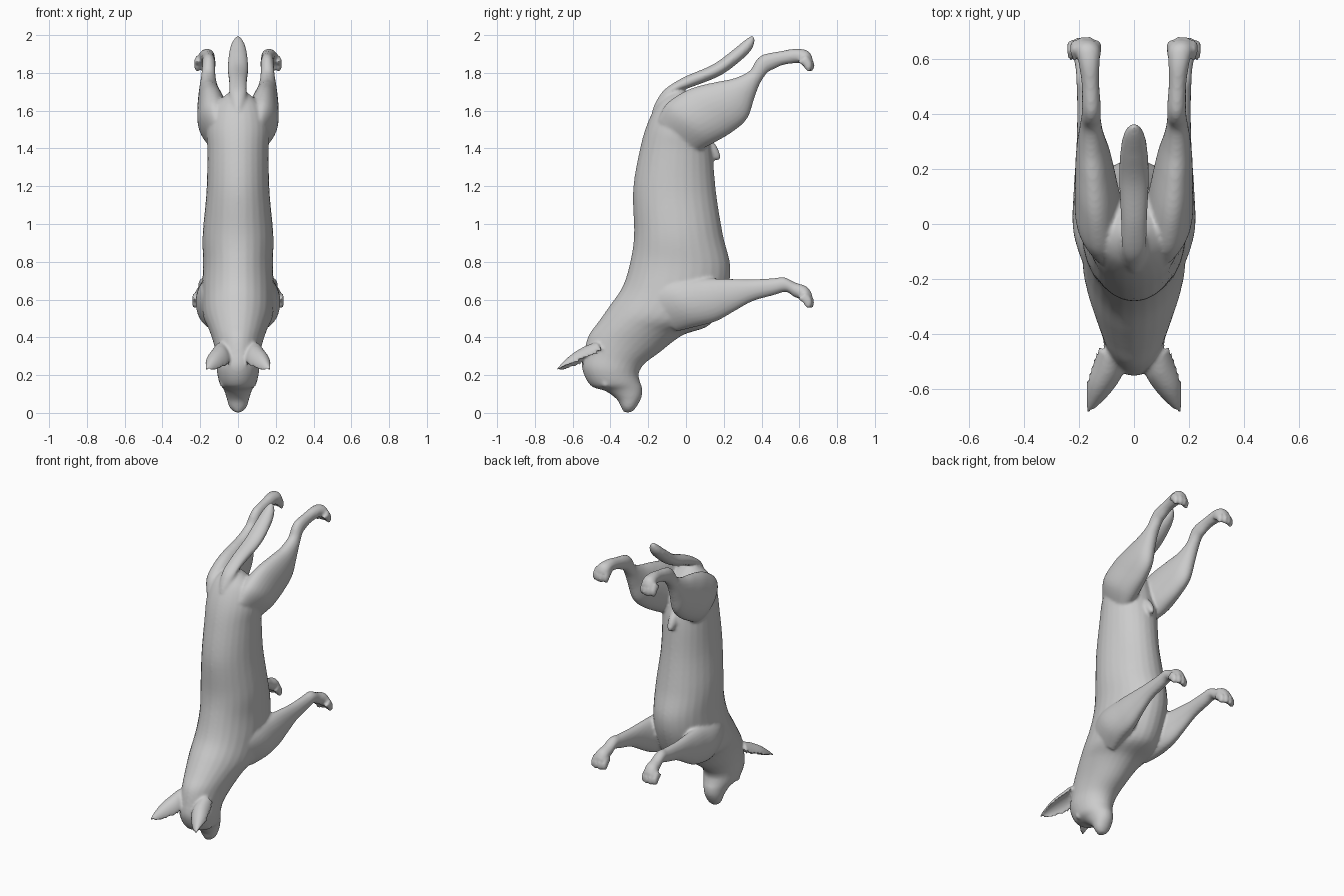
import bpy, bmesh, math
from mathutils import Vector

skin = bmesh.new()


def smooth_rows(rows, steps=6):
    """Catmull-Rom interpolation of rows of numbers."""
    rows = [Vector(r) for r in rows]
    p = [rows[0]] + rows + [rows[-1]]
    out = []
    for i in range(1, len(p) - 2):
        a, b, c, d = p[i - 1:i + 3]
        for k in range(steps):
            t = k / steps
            out.append(0.5 * (2 * b + (c - a) * t + (2 * a - 5 * b + 4 * c - d) * t * t
                              + (3 * b - a - 3 * c + d) * t ** 3))
    return out + [rows[-1]]


def skin_rings(bm, rings):
    vr = [[bm.verts.new(p) for p in ring] for ring in rings]
    n = len(vr[0])
    faces = [bm.faces.new((a[i], a[(i + 1) % n], b[(i + 1) % n], b[i]))
             for a, b in zip(vr, vr[1:]) for i in range(n)]
    faces += [bm.faces.new(vr[0]), bm.faces.new(vr[-1])]
    bmesh.ops.recalc_face_normals(bm, faces=faces)


def loft(rows, side=1, n=28):
    """Rows: outline point (y,z), opposite outline point (y,z), centre x, half width."""
    rings = []
    for y1, z1, y2, z2, x, w in smooth_rows(rows):
        c = Vector((x * side, (y1 + y2) / 2, (z1 + z2) / 2))
        h = Vector((0, (y1 - y2) / 2, (z1 - z2) / 2))
        rings.append([c + h * math.cos(t) + Vector((w * math.sin(t), 0, 0))
                      for t in (2 * math.pi * i / n for i in range(n))])
    skin_rings(skin, rings)


def ball(center, radii):
    m = bmesh.ops.create_uvsphere(skin, u_segments=20, v_segments=12, radius=1)
    for v in m['verts']:
        v.co = Vector((v.co.x * radii[0], v.co.y * radii[1], v.co.z * radii[2])) + Vector(center)


# torso, neck, head and muzzle
loft([(-.10, 1.69, .0, 1.70, 0, .05), (-.155, 1.63, .08, 1.61, 0, .13),
      (-.205, 1.53, .12, 1.47, 0, .165), (-.245, 1.39, .14, 1.37, 0, .162),
      (-.28, 1.18, .16, 1.16, 0, .167), (-.275, .945, .195, .945, 0, .187),
      (-.295, .80, .235, .77, 0, .185), (-.335, .67, .21, .62, 0, .19),
      (-.405, .565, .13, .47, 0, .185), (-.465, .48, -.02, .41, 0, .155),
      (-.515, .41, -.14, .32, 0, .128), (-.54, .32, -.22, .26, 0, .115),
      (-.55, .235, -.25, .21, 0, .112), (-.505, .145, -.245, .17, 0, .098),
      (-.425, .115, -.232, .13, 0, .075), (-.365, .07, -.235, .085, 0, .06),
      (-.34, .025, -.26, .035, 0, .045), (-.315, .003, -.285, .005, 0, .02)])

# tail
loft([(-.18, 1.60, -.10, 1.58, 0, .03), (-.155, 1.655, -.085, 1.63, 0, .042),
      (-.11, 1.715, -.05, 1.695, 0, .046), (-.01, 1.778, .03, 1.725, 0, .048),
      (.14, 1.843, .18, 1.785, 0, .054), (.24, 1.915, .29, 1.865, 0, .05),
      (.31, 1.972, .348, 1.925, 0, .036), (.352, 2.0, .366, 1.975, 0, .012)])

# belly sheath
loft([(.10, 1.48, .06, 1.36, 0, .035), (.15, 1.43, .12, 1.35, 0, .03),
      (.175, 1.385, .15, 1.34, 0, .022), (.185, 1.35, .17, 1.335, 0, .01)])

hind_leg = [(-.15, 1.55, .05, 1.38, .11, .05), (-.10, 1.64, .14, 1.425, .125, .085),
            (.02, 1.715, .25, 1.49, .138, .077), (.15, 1.75, .325, 1.56, .148, .064),
            (.25, 1.77, .36, 1.66, .155, .05), (.335, 1.81, .39, 1.74, .157, .039),
            (.37, 1.865, .43, 1.80, .155, .035), (.41, 1.897, .465, 1.82, .155, .034),
            (.50, 1.915, .515, 1.842, .158, .032), (.58, 1.928, .585, 1.852, .163, .038),
            (.645, 1.917, .61, 1.85, .168, .045), (.672, 1.875, .625, 1.84, .172, .044)]
front_leg = [(-.25, .63, -.05, .43, .12, .05), (-.1, .70, .05, .455, .143, .077),
             (.08, .712, .16, .485, .155, .064), (.22, .71, .26, .54, .165, .046),
             (.34, .707, .35, .59, .17, .037), (.46, .713, .46, .622, .172, .035),
             (.52, .718, .53, .64, .175, .035), (.58, .69, .57, .615, .177, .037),
             (.64, .668, .60, .605, .182, .043), (.67, .625, .62, .585, .185, .044)]
for s in (1, -1):
    loft(hind_leg, s)
    loft(front_leg, s)
    # toes
    for foot_x, foot_z in ((.175, 1.808), (.187, .553)):
        for k in range(4):
            x = foot_x + (k - 1.5) * .027
            back = .012 if k in (0, 3) else 0
            loft([(.65 - back, foot_z + .085, .60 - back, foot_z + .05, x, .014),
                  (.675 - back, foot_z + .055, .63 - back, foot_z + .03, x, .016),
                  (.68 - back, foot_z + .025, .642 - back, foot_z + .012, x, .015),
                  (.67 - back, foot_z, .655 - back, foot_z, x, .007)], s, 14)
    # cupped ear: centre x,y,z, half width, depth
    rings = []
    for x, y, z, w, d in smooth_rows([(.08, -.45, .30, .055, .08), (.092, -.51, .27, .064, .085),
                                      (.122, -.575, .247, .055, .07), (.15, -.64, .232, .03, .036),
                                      (.172, -.688, .22, .005, .007)]):
        c, u, b = Vector((x, y, z)), Vector((.88, .33, .33)), Vector((0, -.45, .9))
        ring = []
        for i in range(28):
            t = 2 * math.pi * i / 28
            k = math.sin(t)
            p = c + u * w * math.cos(t) + b * d * (k if k > 0 else -.5 * k)
            ring.append((p.x * s, p.y, p.z))
        rings.append(ring)
    skin_rings(skin, rings)
    # eyes and brow
    ball((s * .075, -.425, .155), (.022, .024, .022))

# nose
ball((0, -.312, .022), (.028, .026, .022))

mesh = bpy.data.meshes.new("animal_body")
skin.to_mesh(mesh)
skin.free()
body = bpy.data.objects.new("animal_body", mesh)
bpy.context.collection.objects.link(body)

# fuse the parts into one skin and soften the joins
remesh = body.modifiers.new("fuse", 'REMESH')
remesh.mode = 'VOXEL'
remesh.voxel_size = .0085
remesh.use_smooth_shade = True
soften = body.modifiers.new("soften", 'SMOOTH')
soften.factor = .5
soften.iterations = 6
